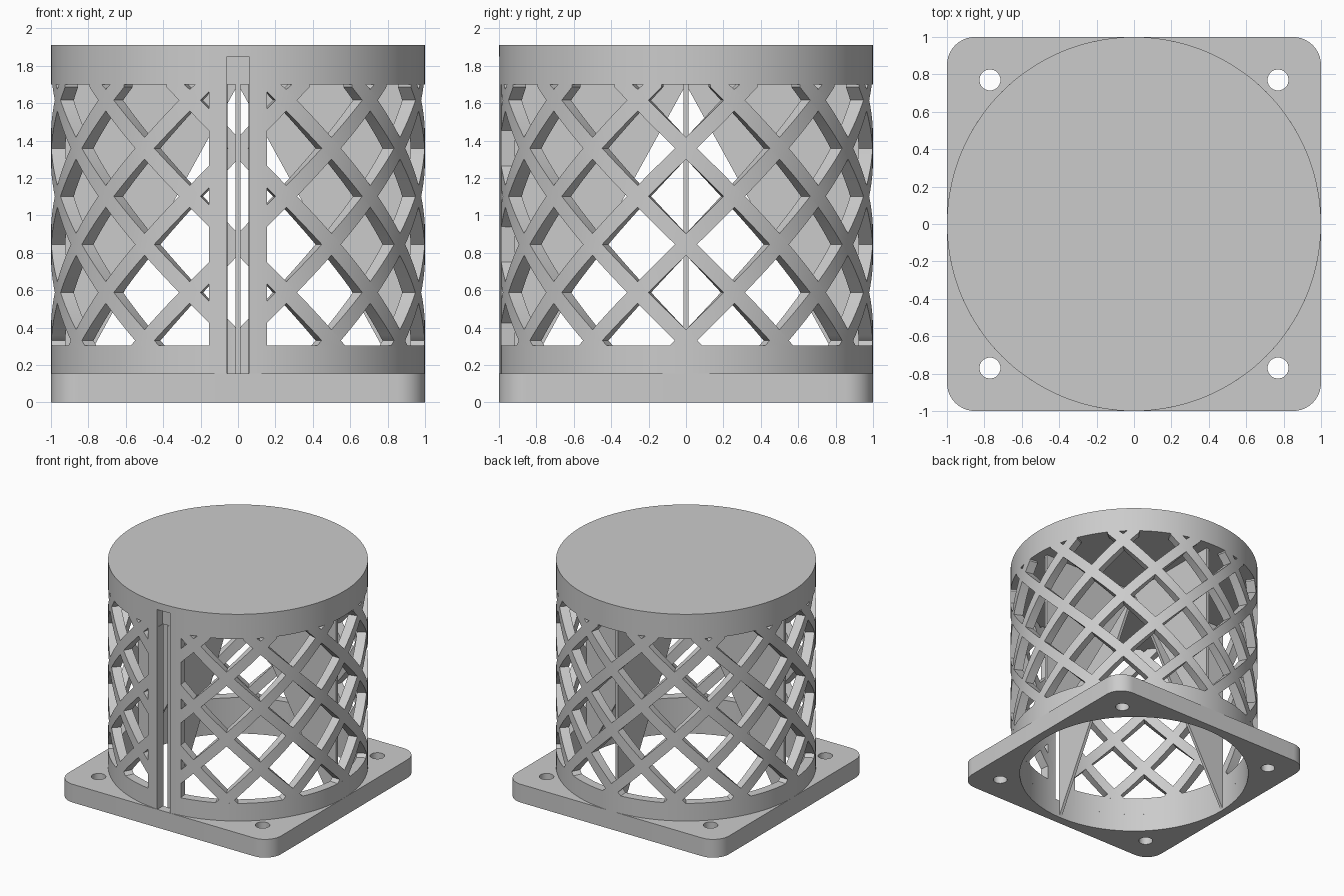
import bpy, bmesh
from math import sin, cos, pi, radians, asin, ceil
from mathutils import Matrix, Vector

old = bpy.data.objects.get("Cube")
if old:
    bpy.data.objects.remove(old, do_unlink=True)

GREY = (0.6, 0.6, 0.6, 1)
mat = bpy.data.materials.new("plain grey")
mat.use_nodes = True
mat.diffuse_color = GREY
mat.node_tree.nodes["Principled BSDF"].inputs["Base Color"].default_value = GREY

OUTER, INNER = 1.0, 0.925
BASE_TOP, RING_TOP, CAP_LOW, CAP_TOP = 0.155, 0.305, 1.70, 1.91
SLOT, BAND = 0.06, 0.155
SLOT_ANGLE, BAND_ANGLE = asin(SLOT), asin(BAND)
STEP = radians(2.5)


def polar(r, a, z):
    """Point at angle a, counted from the front."""
    return Vector((r * sin(a), -r * cos(a), z))


def finish(obj):
    obj.data.materials.clear()
    obj.data.materials.append(mat)
    bpy.ops.object.select_all(action='DESELECT')
    bpy.context.view_layer.objects.active = obj
    obj.select_set(True)
    bpy.ops.object.shade_smooth_by_angle(angle=radians(30))
    return obj


def new_object(name, bm):
    bmesh.ops.recalc_face_normals(bm, faces=bm.faces)
    mesh = bpy.data.meshes.new(name)
    bm.to_mesh(mesh)
    bm.free()
    obj = bpy.data.objects.new(name, mesh)
    bpy.context.collection.objects.link(obj)
    return obj


def sweep(bm, sections):
    """Sweep rectangular wall sections given as (angle, z_low, z_high)."""
    rows = [[bm.verts.new(polar(r, a, z)) for r, z in
             ((INNER, lo), (OUTER, lo), (OUTER, hi), (INNER, hi))]
            for a, lo, hi in sections]
    for p, q in zip(rows, rows[1:]):
        for i in range(4):
            j = (i + 1) % 4
            bm.faces.new((p[i], p[j], q[j], q[i]))
    bm.faces.new(rows[0])
    bm.faces.new(rows[-1][::-1])


def arc_wall(name, a0, a1, z0, z1):
    bm = bmesh.new()
    n = ceil((a1 - a0) / STEP)
    sweep(bm, [(a0 + (a1 - a0) * i / n, z0, z1) for i in range(n + 1)])
    return finish(new_object(name, bm))


# Square base plate with rounded corners, bolt holes and a large round opening
def outline(curve, points):
    spline = curve.splines.new('POLY')
    spline.points.add(len(points) - 1)
    for p, (x, y) in zip(spline.points, points):
        p.co = (x, y, 0, 1)
    spline.use_cyclic_u = True


def circle(cx, cy, r, n):
    return [(cx + r * cos(2 * pi * i / n), cy + r * sin(2 * pi * i / n)) for i in range(n)]


corners = [(1, 1), (-1, 1), (-1, -1), (1, -1)]
curve = bpy.data.curves.new("base_plate", 'CURVE')
curve.dimensions = '2D'
curve.fill_mode = 'BOTH'
curve.extrude = BASE_TOP / 2
outline(curve, [(sx * 0.85 + 0.15 * cos(a), sy * 0.85 + 0.15 * sin(a))
                for k, (sx, sy) in enumerate(corners)
                for a in [(k + i / 10) * pi / 2 for i in range(11)]])
outline(curve, circle(0, 0, INNER, 144))
for sx, sy in corners:
    outline(curve, circle(sx * 0.77, sy * 0.77, 0.056, 32))
base = bpy.data.objects.new("base_plate", curve)
base.location.z = BASE_TOP / 2
bpy.context.collection.objects.link(base)
bpy.ops.object.select_all(action='DESELECT')
bpy.context.view_layer.objects.active = base
base.select_set(True)
bpy.ops.object.convert(target='MESH')
finish(bpy.context.view_layer.objects.active)

# Lower ring, open at the front slot
arc_wall("lower_ring", SLOT_ANGLE, 2 * pi - SLOT_ANGLE, BASE_TOP, RING_TOP)

# Upright bands on both sides of the slot
arc_wall("slot_band_left", SLOT_ANGLE, BAND_ANGLE, BASE_TOP, CAP_LOW)
arc_wall("slot_band_right", -BAND_ANGLE, -SLOT_ANGLE, BASE_TOP, CAP_LOW)

# Solid cap with the top end of the slot cut into it
bm = bmesh.new()
bmesh.ops.create_cone(bm, cap_ends=True, segments=144, radius1=OUTER, radius2=OUTER,
                      depth=CAP_TOP - CAP_LOW,
                      matrix=Matrix.Translation((0, 0, (CAP_TOP + CAP_LOW) / 2)))
cap = new_object("cap", bm)
bm = bmesh.new()
bmesh.ops.create_cube(bm, size=1, matrix=Matrix.Translation((0, -INNER - 0.1, 1.65))
                      @ Matrix.Diagonal((2 * SLOT, 0.2, 0.4, 1)))
cutter = new_object("slot_cutter", bm)
cutter.hide_render = True
cut = cap.modifiers.new("slot", 'BOOLEAN')
cut.operation = 'DIFFERENCE'
cut.solver = 'EXACT'
cut.object = cutter
bpy.context.view_layer.objects.active = cap
bpy.ops.object.modifier_apply(modifier=cut.name)
bpy.data.objects.remove(cutter, do_unlink=True)
finish(cap)

# Diamond lattice: twelve helical strips each way, left out across the slot
PITCH, HALF, NODE_Z = 0.257, 0.058, 0.845
bm = bmesh.new()
for way in (-1, 1):
    for k in range(12):
        run = []
        for i in range(-30, 31):
            a = radians(30 * k) + way * i * STEP
            z = NODE_Z + PITCH * i / 6
            lo = max(z - HALF, RING_TOP - 0.01)
            hi = min(z + HALF, CAP_LOW + 0.01)
            off_slot = abs((a + pi) % (2 * pi) - pi) > SLOT_ANGLE
            if hi > lo and off_slot:
                run.append((a, lo, hi))
            else:
                if len(run) > 1:
                    sweep(bm, run)
                run = []
        if len(run) > 1:
            sweep(bm, run)
finish(new_object("lattice", bm))

# Four thin triangular fins under the cap
for k, side in enumerate(("front", "left", "back", "right")):
    a = k * pi / 2
    bm = bmesh.new()
    face = bm.faces.new([bm.verts.new(polar(r, a, z)) for r, z in
                         ((0, CAP_LOW), (INNER + 0.004, CAP_LOW), (INNER + 0.004, 0.01))])
    across = Vector((cos(a), sin(a), 0)) * 0.025
    new = bmesh.ops.extrude_face_region(bm, geom=[face], use_keep_orig=True)["geom"]
    bmesh.ops.translate(bm, verts=[v for v in new if isinstance(v, bmesh.types.BMVert)],
                        vec=across)
    bmesh.ops.translate(bm, verts=bm.verts, vec=-across / 2)
    finish(new_object(side + "_fin", bm))
